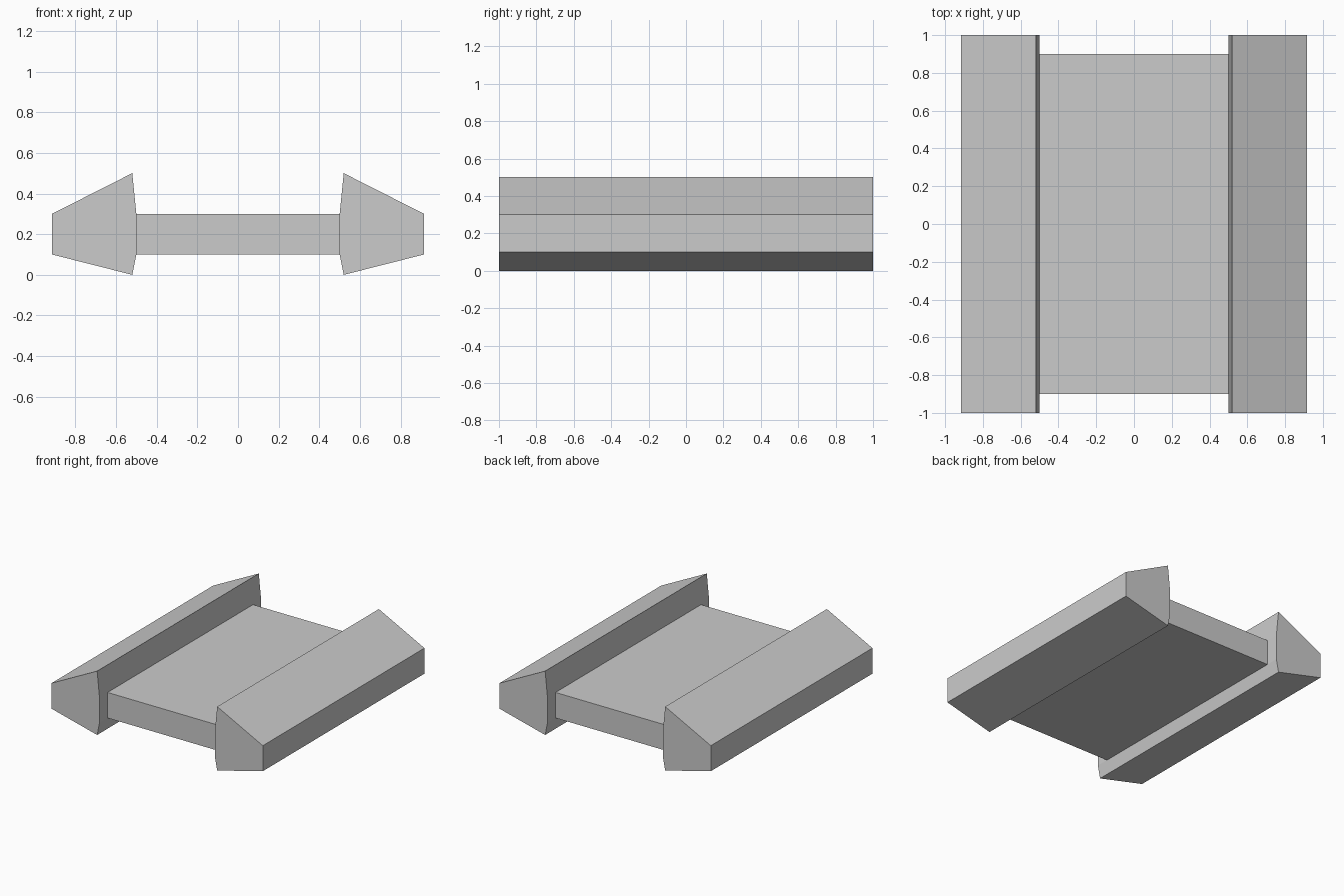
import bpy
import bmesh

if "Cube" in bpy.data.objects:
    bpy.data.objects.remove(bpy.data.objects["Cube"])

# Rail cross-section (x, z) for the right side; the left side is mirrored
RAIL = [(0.50, 0.10), (0.52, 0.00), (0.915, 0.10),
        (0.915, 0.30), (0.52, 0.50), (0.50, 0.30)]
# Deck cross-section spanning between the rails
DECK = [(-0.50, 0.10), (0.50, 0.10), (0.50, 0.30), (-0.50, 0.30)]


def extrude_profile(name, profile, half_length):
    """Extrude an (x, z) outline along y, centred on y = 0."""
    bm = bmesh.new()
    face = bm.faces.new([bm.verts.new((x, -half_length, z)) for x, z in profile])
    result = bmesh.ops.extrude_face_region(bm, geom=[face], use_keep_orig=True)
    verts = [g for g in result["geom"] if isinstance(g, bmesh.types.BMVert)]
    bmesh.ops.translate(bm, verts=verts, vec=(0, 2 * half_length, 0))
    bmesh.ops.recalc_face_normals(bm, faces=bm.faces[:])
    mesh = bpy.data.meshes.new(name)
    bm.to_mesh(mesh)
    bm.free()
    obj = bpy.data.objects.new(name, mesh)
    bpy.context.collection.objects.link(obj)
    return obj


# Flat deck, slightly shorter than the rails
extrude_profile("deck", DECK, 0.90)

# Side rails
for name, side in (("right_rail", 1), ("left_rail", -1)):
    extrude_profile(name, [(side * x, z) for x, z in RAIL], 1.0)
